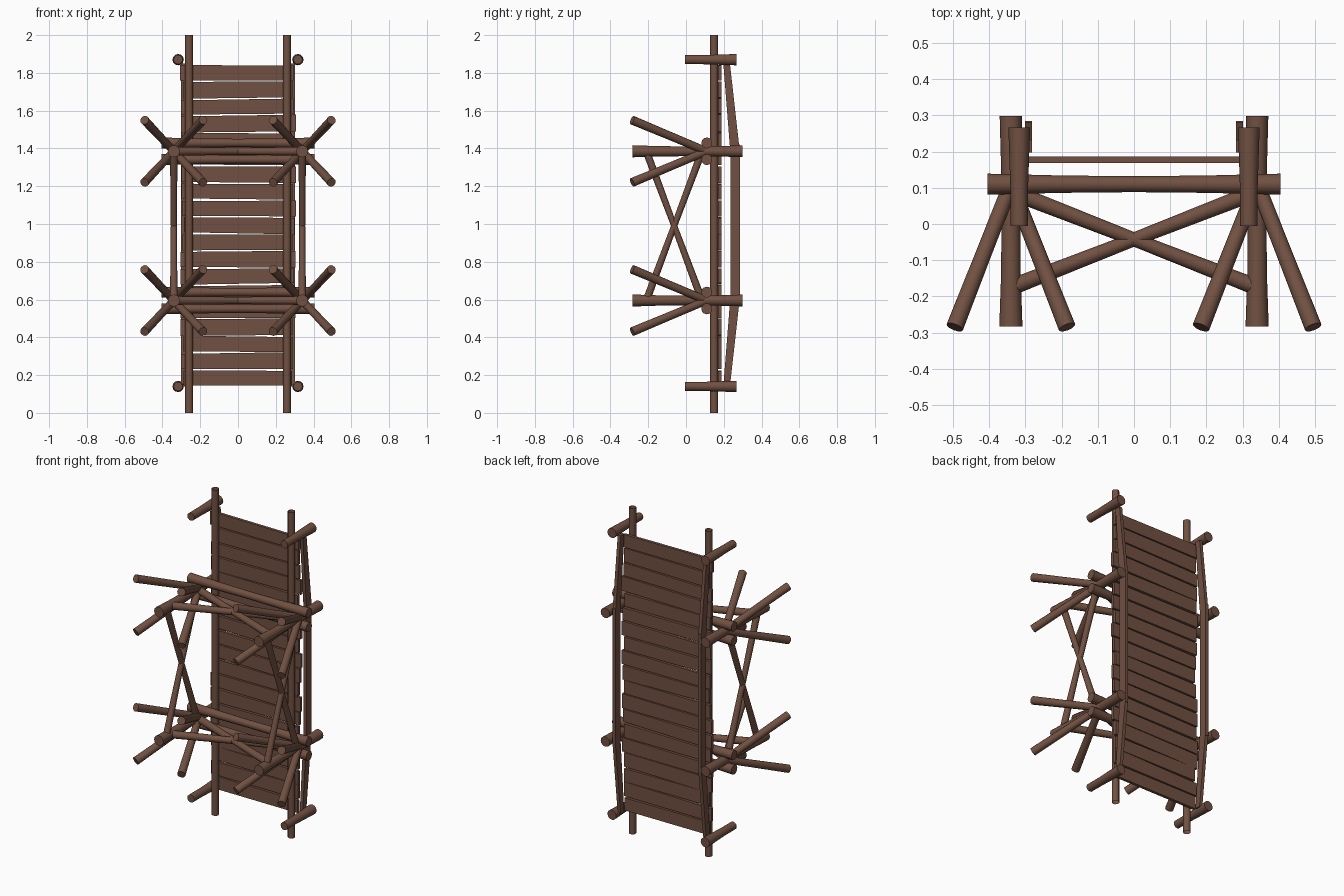
import bpy, bmesh, math, random
from mathutils import Vector

random.seed(4)
if "Cube" in bpy.data.objects:
    bpy.data.objects.remove(bpy.data.objects["Cube"])


def make_material(name, colour):
    mat = bpy.data.materials.new(name)
    mat.use_nodes = True
    mat.diffuse_color = colour
    mat.node_tree.nodes["Principled BSDF"].inputs["Base Color"].default_value = colour
    return mat


WOOD = make_material("brown wood", (0.165, 0.082, 0.054, 1))


def finish(bm, name, smooth=False):
    bmesh.ops.recalc_face_normals(bm, faces=bm.faces)
    mesh = bpy.data.meshes.new(name)
    bm.to_mesh(mesh)
    bm.free()
    mesh.materials.append(WOOD)
    obj = bpy.data.objects.new(name, mesh)
    bpy.context.collection.objects.link(obj)
    if smooth:
        bpy.ops.object.select_all(action='DESELECT')
        obj.select_set(True)
        bpy.context.view_layer.objects.active = obj
        bpy.ops.object.shade_smooth_by_angle(angle=math.radians(40))
    return obj


def log(name, start, end, radii, sides=12, capped=True):
    """Round log from start to end, with evenly spaced ring radii."""
    start, end = Vector(start), Vector(end)
    turn = (end - start).to_track_quat('Z', 'Y')
    bm = bmesh.new()
    rings = []
    for i, r in enumerate(radii):
        centre = start.lerp(end, i / (len(radii) - 1))
        rings.append([bm.verts.new(centre + turn @ Vector((r * math.cos(a), r * math.sin(a), 0)))
                      for a in (math.tau * k / sides for k in range(sides))])
    for low, high in zip(rings, rings[1:]):
        for k in range(sides):
            n = (k + 1) % sides
            bm.faces.new((low[k], low[n], high[n], high[k]))
    if capped:
        bm.faces.new(rings[0])
        bm.faces.new(rings[-1])
    return finish(bm, name, True)


def board(name, start, end, size_a, size_b, axis):
    """Tapered board: each size is (width along axis, thickness across it)."""
    start, end, axis = Vector(start), Vector(end), Vector(axis)
    across = (end - start).cross(axis).normalized()
    bm = bmesh.new()
    loops = []
    for p, (w, t) in ((start, size_a), (end, size_b)):
        loops.append([bm.verts.new(p + axis * w / 2 * u + across * t / 2 * v)
                      for u, v in ((-1, -1), (1, -1), (1, 1), (-1, 1))])
    for k in range(4):
        n = (k + 1) % 4
        bm.faces.new((loops[0][k], loops[0][n], loops[1][n], loops[1][k]))
    bm.faces.new(loops[0])
    bm.faces.new(loops[1])
    return finish(bm, name)


POST_X = 0.34
FRAMES = {"lower": 0.595, "upper": 1.385}
ENDS = {"lower": 0.14, "upper": 1.87}

for side, s in (("left", 1), ("right", -1)):
    # Long hollow poles under the deck
    log(f"{side}_deck_pole", (s * 0.259, 0.149, 0), (s * 0.259, 0.149, 2), (0.021, 0.021), capped=False)

    # Short posts at the ends of the deck
    for level, z in ENDS.items():
        log(f"{side}_{level}_end_post", (s * 0.317, -0.005, z), (s * 0.317, 0.267, z),
            (0.024, 0.024, 0.027, 0.03))

    # Long posts with four splayed struts each
    for level, z in FRAMES.items():
        log(f"{side}_{level}_post", (s * POST_X, -0.283, z), (s * POST_X, 0.298, z),
            (0.032, 0.027, 0.026, 0.027, 0.031))
        for dx in (-1, 1):
            for dz in (-1, 1):
                log(f"{side}_{level}_strut", (s * POST_X, 0.11, z),
                    (s * POST_X + dx * 0.155, -0.285, z + dz * 0.165), (0.021, 0.022, 0.024))

    # Crossed braces joining the two frames
    low, high = FRAMES["lower"], FRAMES["upper"]
    for y_low, y_high in ((0.085, -0.21), (-0.21, 0.085)):
        log(f"{side}_side_brace", (s * POST_X, y_low, low), (s * POST_X, y_high, high),
            (0.02, 0.016, 0.02))

    # Handrail boards
    rail_x = s * 0.291
    path = ((0.215, 0.14), (0.258, 0.59), (0.26, 0.575), (0.26, 1.42), (0.258, 1.4), (0.215, 1.85))
    sizes = ((0.035, 0.02), (0.05, 0.02))
    for i, part in enumerate(("lower", "middle", "upper")):
        (ya, za), (yb, zb) = path[2 * i], path[2 * i + 1]
        size_a, size_b = ((sizes[0], sizes[1]), (sizes[1], sizes[1]), (sizes[1], sizes[0]))[i]
        board(f"{side}_{part}_handrail", (rail_x, ya, za), (rail_x, yb, zb), size_a, size_b, (0, 1, 0))

# Paired cross beams and crossed braces in each frame
for level, z in FRAMES.items():
    for dz in (-0.044, 0.044):
        log(f"{level}_cross_beam", (-0.405, 0.11, z + dz), (0.405, 0.11, z + dz),
            (0.029, 0.024, 0.022, 0.024, 0.029))
    for s in (-1, 1):
        log(f"{level}_cross_brace", (s * POST_X, 0.09, z), (-s * POST_X, -0.175, z),
            (0.023, 0.019, 0.023))

# Uneven deck planks
COUNT, BOTTOM, TOP = 19, 0.14, 1.845
pitch = (TOP - BOTTOM) / COUNT
for i in range(COUNT):
    z = BOTTOM + pitch * (i + 0.5)
    wa, wb = (pitch * random.uniform(0.84, 1.0) for _ in range(2))
    tilt = random.uniform(-0.004, 0.004)
    board("deck_plank", (-random.uniform(0.285, 0.308), 0.178, z - tilt),
          (random.uniform(0.285, 0.308), 0.178, z + tilt), (wa, 0.018), (wb, 0.018), (0, 0, 1))
